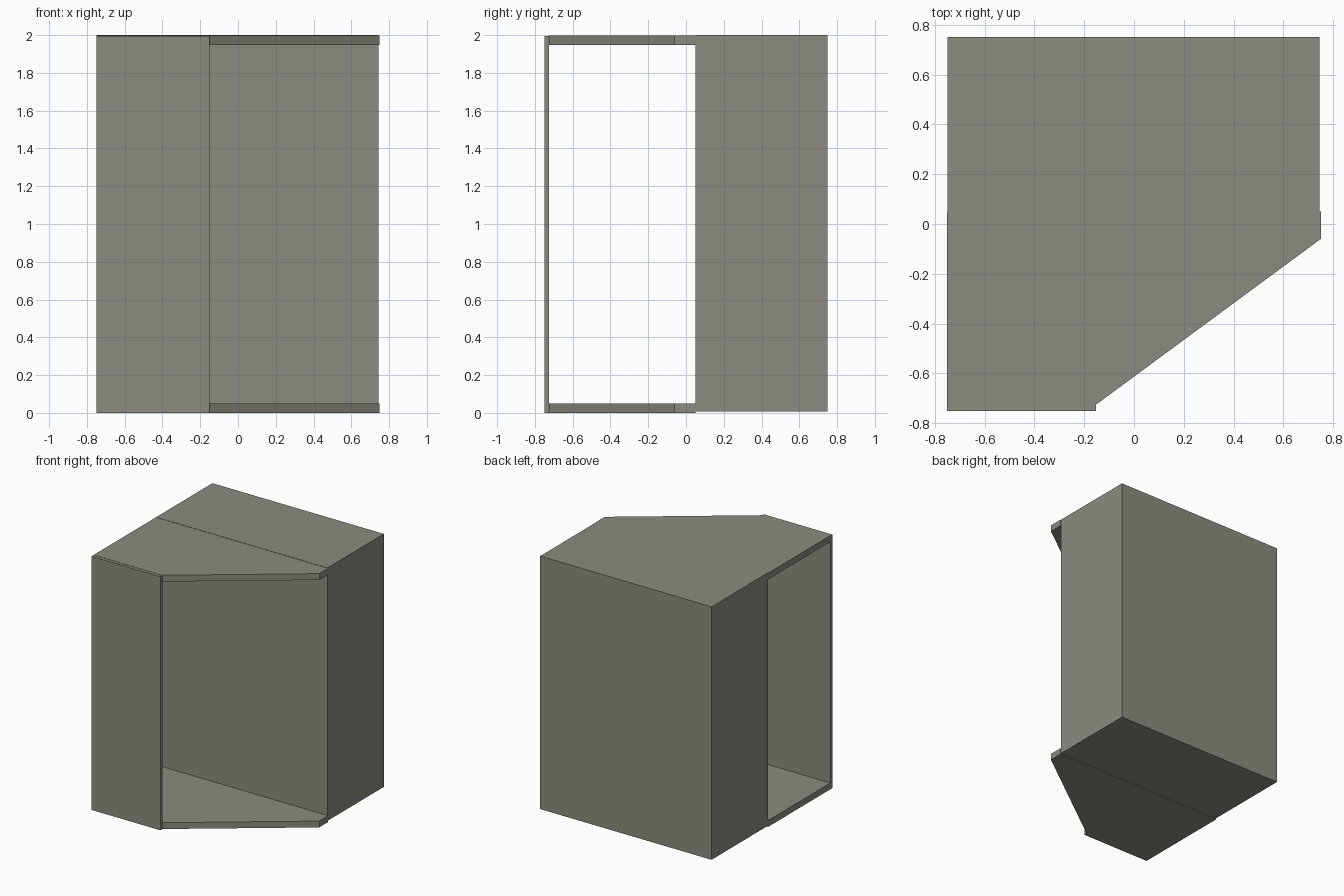
import bpy

if "Cube" in bpy.data.objects:
    bpy.data.objects.remove(bpy.data.objects["Cube"])

# Dark warm grey shared by every part
grey = bpy.data.materials.new("dark_grey")
grey.diffuse_color = (0.26, 0.26, 0.22, 1.0)
grey.use_nodes = True
grey.node_tree.nodes["Principled BSDF"].inputs["Base Color"].default_value = grey.diffuse_color


def prism(name, outline, z0, z1):
    """Extrude a counter-clockwise xy outline from z0 to z1."""
    n = len(outline)
    verts = [(x, y, z) for z in (z0, z1) for x, y in outline]
    faces = [tuple(reversed(range(n))), tuple(range(n, 2 * n))]
    faces += [(i, (i + 1) % n, n + (i + 1) % n, n + i) for i in range(n)]
    mesh = bpy.data.meshes.new(name)
    mesh.from_pydata(verts, [], faces)
    mesh.materials.append(grey)
    obj = bpy.data.objects.new(name, mesh)
    bpy.context.collection.objects.link(obj)
    return obj


def rect(x0, x1, y0, y1):
    return [(x0, y0), (x1, y0), (x1, y1), (x0, y1)]


# Closed rear body
prism("rear_body", rect(-0.748, 0.745, 0.05, 0.75), 0.008, 2.0)

# Thin front panel
prism("front_panel", rect(-0.75, -0.152, -0.75, -0.725), 0.0, 1.996)

# Floor and roof slabs with a diagonal front corner
slab = [(-0.75, -0.725), (-0.152, -0.725), (0.75, -0.06), (0.75, 0.05), (-0.75, 0.05)]
for name, z in (("floor_slab", 0.0), ("roof_slab", 1.948)):
    prism(name, slab, z, z + 0.05)
